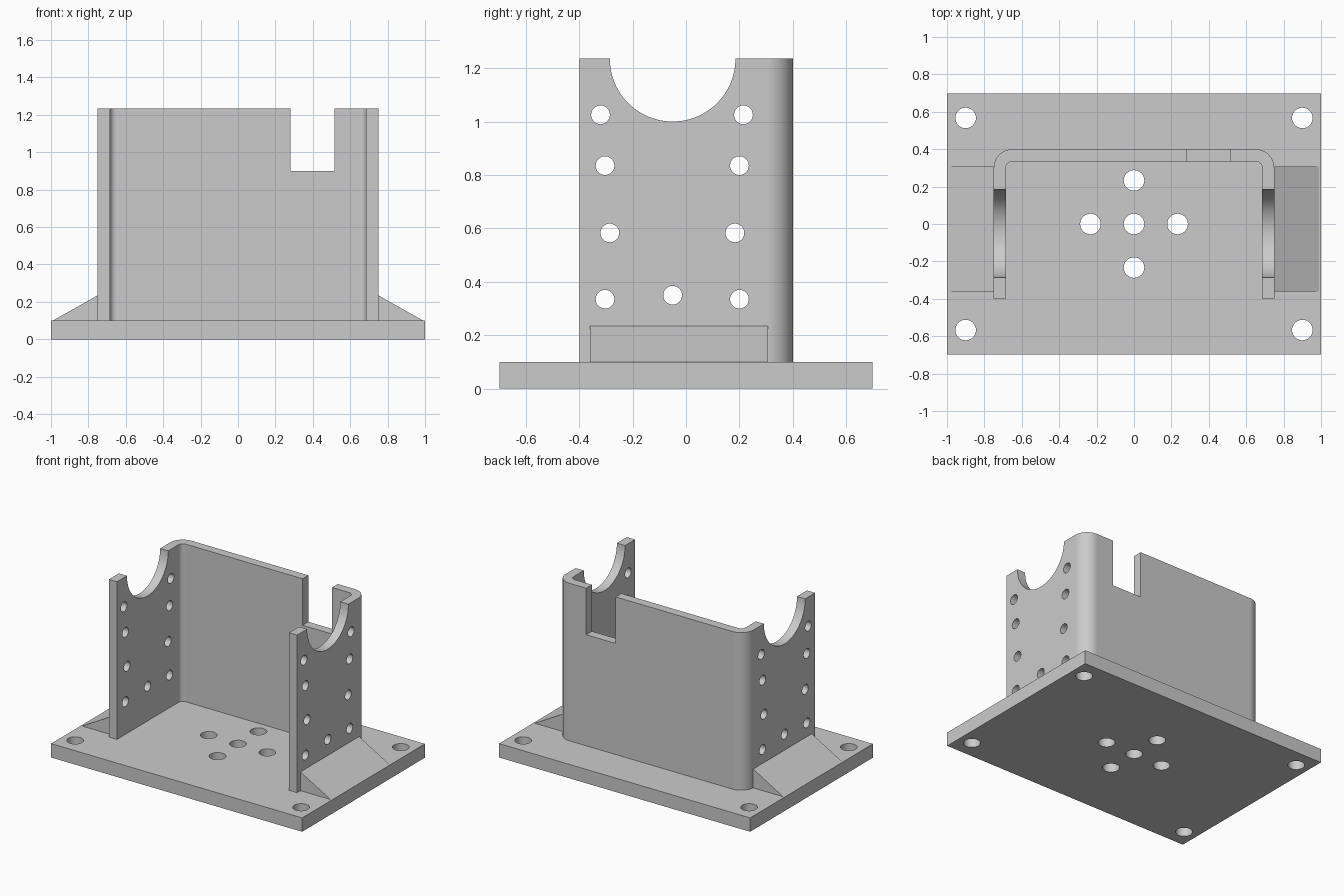
import bpy, bmesh, math
from mathutils import Matrix, Vector

if "Cube" in bpy.data.objects:
    bpy.data.objects.remove(bpy.data.objects["Cube"])

grey = bpy.data.materials.new("plain grey")
grey.diffuse_color = (0.6, 0.6, 0.6, 1)
grey.use_nodes = True
grey.node_tree.nodes["Principled BSDF"].inputs["Base Color"].default_value = grey.diffuse_color


def finish(name, bm):
    bmesh.ops.recalc_face_normals(bm, faces=bm.faces)
    mesh = bpy.data.meshes.new(name)
    bm.to_mesh(mesh)
    bm.free()
    mesh.materials.append(grey)
    obj = bpy.data.objects.new(name, mesh)
    bpy.context.collection.objects.link(obj)
    return obj


def add_prism(bm, points, offset):
    """Extrude a closed outline of 3D points along an offset."""
    face = bm.faces.new([bm.verts.new(p) for p in points])
    new = bmesh.ops.extrude_face_region(bm, geom=[face])["geom"]
    verts = [g for g in new if isinstance(g, bmesh.types.BMVert)]
    bmesh.ops.translate(bm, verts=verts, vec=Vector(offset))


def add_box(bm, lo, hi):
    outline = [(lo[0], lo[1], lo[2]), (hi[0], lo[1], lo[2]),
               (hi[0], hi[1], lo[2]), (lo[0], hi[1], lo[2])]
    add_prism(bm, outline, (0, 0, hi[2] - lo[2]))


def add_rod(bm, centre, radius, length, along_x=False, sides=32):
    turn = Matrix.Rotation(math.pi / 2, 4, 'Y') if along_x else Matrix()
    bmesh.ops.create_cone(bm, cap_ends=True, segments=sides, radius1=radius,
                          radius2=radius, depth=length,
                          matrix=Matrix.Translation(centre) @ turn)


def cut(obj, cutter_bm):
    """Subtract a cutter, then shade curved surfaces smoothly."""
    cutter = finish("cutter", cutter_bm)
    cutter.hide_render = True
    mod = obj.modifiers.new("cut", 'BOOLEAN')
    mod.object = cutter
    mod.operation = 'DIFFERENCE'
    mod.solver = 'EXACT'
    bpy.ops.object.select_all(action='DESELECT')
    obj.select_set(True)
    bpy.context.view_layer.objects.active = obj
    bpy.ops.object.modifier_apply(modifier=mod.name)
    bpy.data.objects.remove(cutter)
    bpy.ops.object.shade_smooth_by_angle(angle=math.radians(30))
    normals = obj.modifiers.new("normals", 'WEIGHTED_NORMAL')
    normals.keep_sharp = True


# Base plate with corner holes and a central cross of holes
bm = bmesh.new()
add_box(bm, (-1, -0.698, 0), (1, 0.698, 0.1))
base = finish("base_plate", bm)
bm = bmesh.new()
spots = [(sx * 0.9, sy * 0.567) for sx in (-1, 1) for sy in (-1, 1)]
spots += [(0, 0), (0.233, 0), (-0.233, 0), (0, 0.233), (0, -0.233)]
for x, y in spots:
    add_rod(bm, (x, y, 0.05), 0.055, 0.4)
cut(base, bm)

# Three-sided wall with rounded back corners
W, BACK, FRONT, T, R, TOP = 0.75, 0.4, -0.398, 0.065, 0.1, 1.235
STEPS = 14


def u_path(inset):
    """Right front, round the back, to left front."""
    w, b, r = W - inset, BACK - inset, R - inset
    pts = [(w, FRONT)]
    for side, start in ((1, 0), (-1, 90)):
        for i in range(STEPS + 1):
            a = math.radians(start + 90 * i / STEPS)
            pts.append((side * (w - r) + r * math.cos(a), b - r + r * math.sin(a)))
    return pts + [(-w, FRONT)]


bm = bmesh.new()
outline = u_path(0) + u_path(T)[::-1]
add_prism(bm, [(x, y, 0.1) for x, y in outline], (0, 0, TOP - 0.1))
wall = finish("bracket_wall", bm)

# Round cradles, screw holes and the back notch
bm = bmesh.new()
add_rod(bm, (0, -0.05, TOP), 0.235, 2, True, 96)
holes = [(-0.32, 1.025), (0.215, 1.025), (-0.303, 0.835), (0.2, 0.835),
         (-0.285, 0.583), (0.183, 0.583), (-0.303, 0.335), (0.2, 0.335),
         (-0.05, 0.35)]
for y, z in holes:
    add_rod(bm, (0, y, z), 0.035, 2, True)
add_box(bm, (0.28, 0.3, 0.9), (0.515, 0.5, 1.5))
cut(wall, bm)

# Sloped side braces
for side, label in ((-1, "left"), (1, "right")):
    bm = bmesh.new()
    profile = [(0.75, 0.1), (0.99, 0.1), (0.75, 0.235)]
    add_prism(bm, [(side * x, -0.36, z) for x, z in profile], (0, 0.667, 0))
    finish(label + "_brace", bm)
